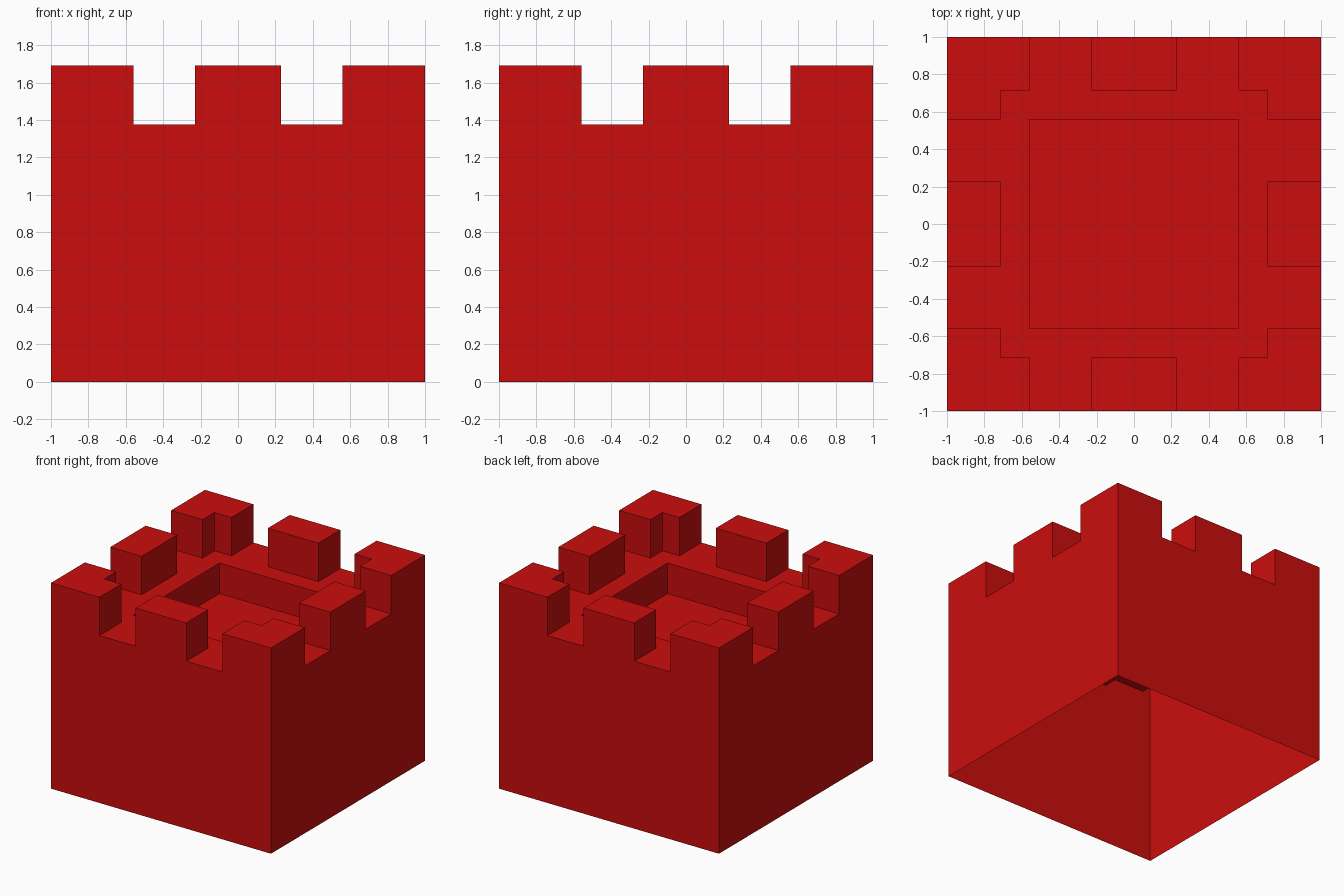
import bpy
import bmesh

cube = bpy.data.objects.get("Cube")
if cube:
    bpy.data.objects.remove(cube, do_unlink=True)

# Main heights and plan lines, mirrored about the centre
FLOOR, LEDGE, TOP = 1.125, 1.375, 1.69
MID, GAP, INNER = 0.23, 0.56, 0.715
half = [MID, GAP, INNER, 1.0]
cuts = [-c for c in reversed(half)] + half
levels = [0.0, FLOOR, LEDGE, TOP]
N = len(cuts) - 1

red = bpy.data.materials.new("red")
red.use_nodes = True
red.diffuse_color = (0.6, 0.004, 0.004, 1)
red.node_tree.nodes["Principled BSDF"].inputs["Base Color"].default_value = red.diffuse_color


def cell_height(i, j):
    """Roof height of a plan cell; zero outside the tower."""
    if not (0 <= i < N and 0 <= j < N):
        return 0.0
    x = abs(cuts[i] + cuts[i + 1]) / 2
    y = abs(cuts[j] + cuts[j + 1]) / 2
    low, high = sorted((x, y))
    if high < GAP:
        return FLOOR                      # sunken roof
    if high > INNER and (low < MID or low > GAP):
        return TOP                        # middle and corner merlons
    return LEDGE                          # walkway and gaps


bm = bmesh.new()


def quad(*points):
    bm.faces.new([bm.verts.new(p) for p in points])


def wall(p, q, h1, h2):
    """Upright sheet joining two neighbouring roof heights."""
    low, high = sorted((h1, h2))
    for a, b in zip(levels, levels[1:]):
        if low <= a and b <= high:
            quad((*p, a), (*q, a), (*q, b), (*p, b))


# Roof sheets: sunken floor, walkway and merlon tops
for i in range(N):
    for j in range(N):
        x0, x1, y0, y1 = cuts[i], cuts[i + 1], cuts[j], cuts[j + 1]
        h = cell_height(i, j)
        quad((x0, y0, h), (x1, y0, h), (x1, y1, h), (x0, y1, h))

# Outer walls, merlon sides and recess sides; the base stays open
for i in range(N + 1):
    for j in range(N):
        c, a, b = cuts[i], cuts[j], cuts[j + 1]
        wall((c, a), (c, b), cell_height(i - 1, j), cell_height(i, j))
        wall((a, c), (b, c), cell_height(j, i - 1), cell_height(j, i))

bmesh.ops.remove_doubles(bm, verts=bm.verts, dist=0.0001)
bmesh.ops.recalc_face_normals(bm, faces=bm.faces)

mesh = bpy.data.meshes.new("battlement_tower")
bm.to_mesh(mesh)
bm.free()
mesh.materials.append(red)
tower = bpy.data.objects.new("battlement_tower", mesh)
bpy.context.collection.objects.link(tower)
